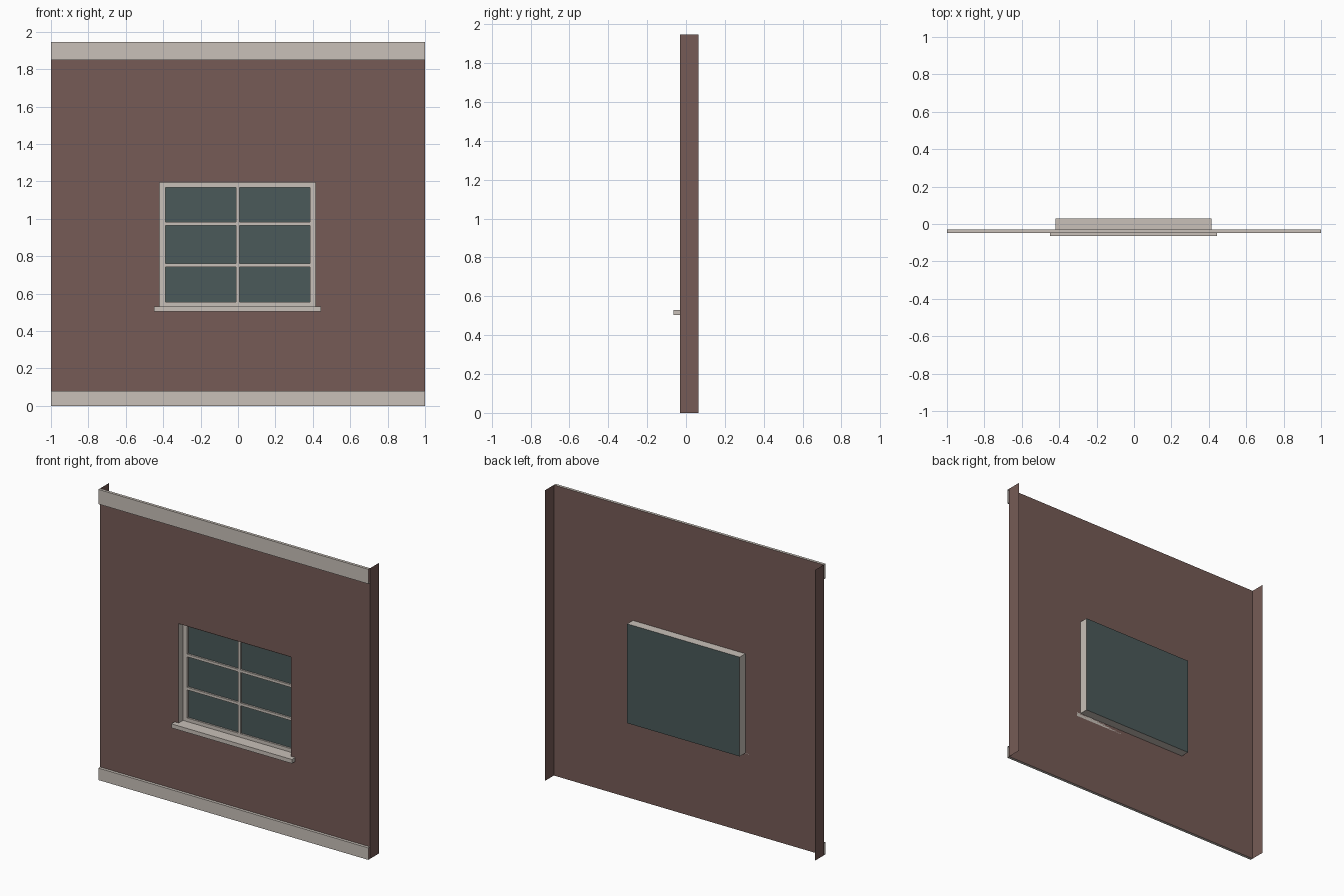
import bpy, bmesh

cube = bpy.data.objects.get("Cube")
if cube:
    bpy.data.objects.remove(cube, do_unlink=True)


def material(name, rgb):
    m = bpy.data.materials.new(name)
    m.use_nodes = True
    m.diffuse_color = (*rgb, 1)
    m.node_tree.nodes["Principled BSDF"].inputs["Base Color"].default_value = (*rgb, 1)
    return m


BROWN = material("brown_wall", (0.18, 0.105, 0.093))
CREAM = material("cream_trim", (0.578, 0.527, 0.479))
GLASS = material("dark_teal_glass", (0.069, 0.102, 0.102))


def mesh_object(name, verts, faces, mat):
    me = bpy.data.meshes.new(name)
    me.from_pydata(verts, [], faces)
    me.materials.append(mat)
    ob = bpy.data.objects.new(name, me)
    bpy.context.scene.collection.objects.link(ob)
    return ob


def box(name, x0, x1, y0, y1, z0, z1, mat):
    ob = mesh_object(name, [], [], mat)
    bm = bmesh.new()
    bmesh.ops.create_cube(bm, size=1)
    for v in bm.verts:
        v.co = (x1 if v.co.x > 0 else x0, y1 if v.co.y > 0 else y0, z1 if v.co.z > 0 else z0)
    bm.to_mesh(ob.data)
    bm.free()


def rect(x0, x1, y, z0, z1):
    return [(x0, y, z0), (x1, y, z0), (x1, y, z1), (x0, y, z1)]


RING = [(i, (i + 1) % 4, (i + 1) % 4 + 4, i + 4) for i in range(4)]

TOP = 1.946
WALL_Y, FLANGE_Y, TRIM_Y, GLASS_Y, FRAME_Y = -0.03, 0.065, -0.049, 0.03, 0.016
CX, HALF = -0.002, 0.417
X0, X1, Z0, Z1 = CX - HALF, CX + HALF, 0.53, 1.195

# Wall sheet with a window opening
mesh_object("wall", rect(-1, 1, WALL_Y, 0, TOP) + rect(X0, X1, WALL_Y, Z0, Z1), RING, BROWN)

# Side returns behind the wall
for name, s in (("left_return", 1), ("right_return", -1)):
    pts = [(s, WALL_Y, 0), (s, FLANGE_Y, 0), (s, FLANGE_Y, TOP), (s, WALL_Y, TOP)]
    mesh_object(name, pts, [(0, 1, 2, 3)[::s]], BROWN)

# Open-ended trim bands
for name, z0, z1 in (("base_trim", 0, 0.08), ("top_trim", 1.848, TOP)):
    profile = [(WALL_Y, z0), (TRIM_Y, z0), (TRIM_Y, z1), (WALL_Y, z1)]
    pts = [(x, y, z) for x in (-1, 1) for y, z in profile]
    mesh_object(name, pts, [(i, i + 4, i + 5, i + 1)[::-1][::-1] for i in range(3)], CREAM)

# Window reveal and glass closing its back
mesh_object("window_reveal", rect(X0, X1, WALL_Y, Z0, Z1) + rect(X0, X1, GLASS_Y, Z0, Z1),
            RING, CREAM)
mesh_object("window_glass", rect(X0, X1, GLASS_Y, Z0, Z1), [(0, 1, 2, 3)], GLASS)

# Frame and glazing bars in front of the glass
GX0, GX1, GZ0, GZ1 = X0 + 0.031, X1 - 0.031, 0.554, 1.167
BACK = GLASS_Y - 0.002
box("frame_right", X0, GX0, FRAME_Y, BACK, Z0, Z1, CREAM)
box("frame_left", GX1, X1, FRAME_Y, BACK, Z0, Z1, CREAM)
box("frame_bottom", GX0, GX1, FRAME_Y, BACK, Z0, GZ0, CREAM)
box("frame_top", GX0, GX1, FRAME_Y, BACK, GZ1, Z1, CREAM)
box("vertical_bar", CX - 0.009, CX + 0.009, FRAME_Y, BACK, GZ0, GZ1, CREAM)
for name, z in (("lower_bar", 0.751), ("upper_bar", 0.973)):
    box(name, GX0, GX1, FRAME_Y, BACK, z - 0.009, z + 0.009, CREAM)

# Projecting sill
box("window_sill", CX - 0.447, CX + 0.447, -0.065, WALL_Y, 0.503, Z0, CREAM)
